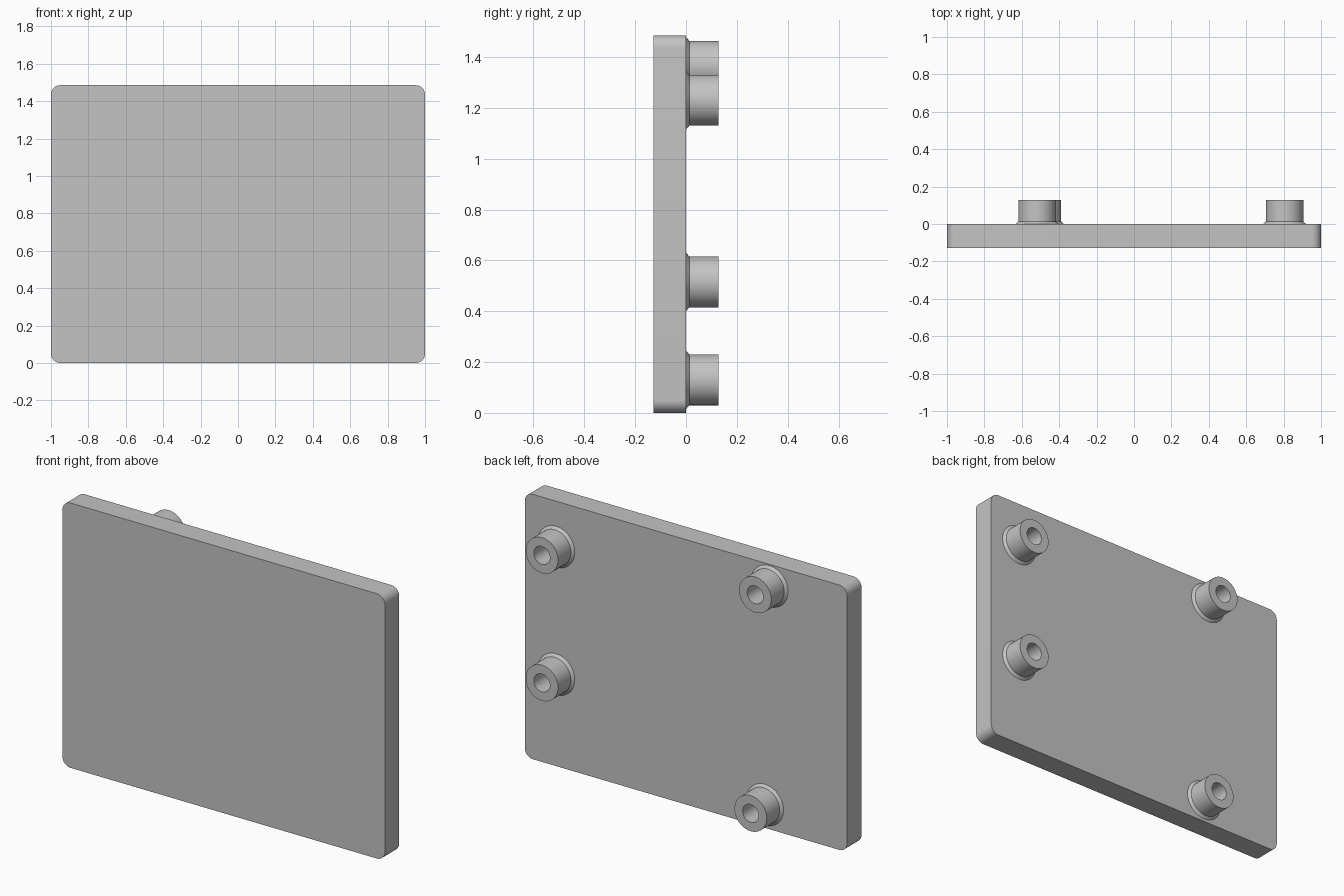
import bpy, bmesh, math
from mathutils import Matrix, Vector

cube = bpy.data.objects.get("Cube")
if cube:
    bpy.data.objects.remove(cube, do_unlink=True)

grey = bpy.data.materials.new("light_grey")
grey.use_nodes = True
colour = (0.55, 0.55, 0.55, 1)
grey.diffuse_color = colour
grey.node_tree.nodes["Principled BSDF"].inputs["Base Color"].default_value = colour

HEIGHT = 1.485
HALF_DEPTH = 0.127


def finish(bm, name):
    bmesh.ops.recalc_face_normals(bm, faces=bm.faces)
    mesh = bpy.data.meshes.new(name)
    bm.to_mesh(mesh)
    bm.free()
    mesh.materials.append(grey)
    obj = bpy.data.objects.new(name, mesh)
    bpy.context.collection.objects.link(obj)
    bpy.ops.object.select_all(action="DESELECT")
    obj.select_set(True)
    bpy.context.view_layer.objects.active = obj
    bpy.ops.object.shade_smooth_by_angle(angle=math.radians(30))
    return obj


# Plate: upright slab with four rounded corners
bm = bmesh.new()
bmesh.ops.create_cube(bm, size=1)
bmesh.ops.scale(bm, vec=(2, HALF_DEPTH, HEIGHT), verts=bm.verts)
bmesh.ops.translate(bm, vec=(0, -HALF_DEPTH / 2, HEIGHT / 2), verts=bm.verts)
corners = [e for e in bm.edges
           if abs(e.verts[0].co.y - e.verts[1].co.y) > 0.01]
bmesh.ops.bevel(bm, geom=corners, offset=0.05, segments=10,
                profile=0.5, affect="EDGES")
finish(bm, "plate")


# Bosses: hollow posts on the back, flared at the base, with blind holes
def boss(name, x, z):
    profile = [(0, 0.005), (0.05, 0.005), (0.05, HALF_DEPTH),
               (0.1, HALF_DEPTH), (0.1, 0.013), (0.115, 0), (0, -0.002)]
    bm = bmesh.new()
    verts = [bm.verts.new((r, y, 0)) for r, y in profile]
    edges = [bm.edges.new(pair) for pair in zip(verts, verts[1:])]
    bmesh.ops.spin(bm, geom=verts + edges, cent=(0, 0, 0), axis=(0, 1, 0),
                   angle=math.tau, steps=48)
    bmesh.ops.remove_doubles(bm, verts=bm.verts, dist=0.0001)
    obj = finish(bm, name)
    obj.matrix_world = Matrix.Translation(Vector((x, 0, z)))


boss("upper_left_boss", 0.805, 1.23)
boss("lower_left_boss", 0.805, 0.515)
boss("upper_right_boss", -0.518, 1.363)
boss("lower_right_boss", -0.49, 0.13)
